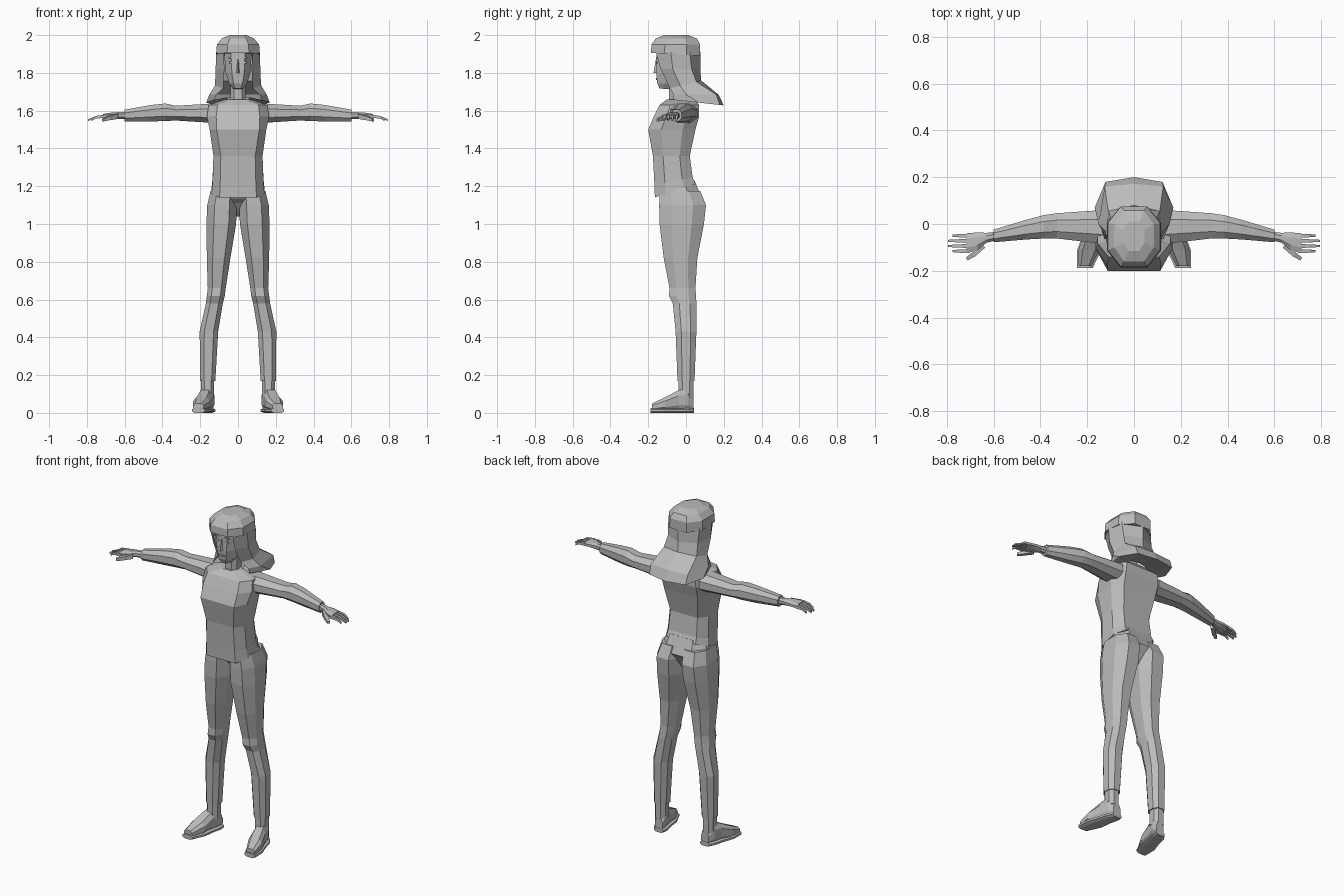
import bpy, bmesh
from mathutils import Vector

if "Cube" in bpy.data.objects:
    bpy.data.objects.remove(bpy.data.objects["Cube"], do_unlink=True)

grey = bpy.data.materials.new("plain grey")
grey.use_nodes = True
grey.diffuse_color = (0.5, 0.5, 0.5, 1)
grey.node_tree.nodes["Principled BSDF"].inputs["Base Color"].default_value = grey.diffuse_color


def octagon(left, right, low, high, flat):
    """Chamfered rectangle; flat is the straight share of the low and high sides."""
    middle = Vector((left + right, low + high)) / 2
    half = Vector((right - left, high - low)) / 2
    quarter = [(1, 0.45), (flat, 1)]
    upper = quarter + [(-u, v) for u, v in reversed(quarter)]
    outline = upper + [(-u, -v) for u, v in upper]
    return [(middle.x + half.x * u, middle.y + half.y * v) for u, v in outline]


def level(z, inner, outer, front, back, tilt=0, flat=0.5):
    """Horizontal ring that may tilt upward toward the back."""
    return [(x, y, z + tilt * y) for x, y in octagon(inner, outer, front, back, flat)]


def band(z, half, front, back, tilt=0, flat=0.5):
    """Horizontal ring centred on the body."""
    return level(z, -half, half, front, back, tilt, flat)


def arm_slice(x, front, back, low, high):
    return [(x, y, z) for y, z in octagon(front, back, low, high, 0.45)]


def depth_slice(y, centre, half, low, high):
    return [(x, y, z) for x, z in octagon(centre - half, centre + half, low, high, 0.6)]


def loft(name, rings, closed=True, mirror=False):
    """Skin a list of matching rings, capping the ends of a closed one."""
    bm = bmesh.new()
    rows = [[bm.verts.new(point) for point in ring] for ring in rings]
    count = len(rows[0])
    for low, high in zip(rows, rows[1:]):
        for i in range(count if closed else count - 1):
            j = (i + 1) % count
            bm.faces.new((low[i], low[j], high[j], high[i]))
    if closed:
        bm.faces.new(reversed(rows[0]))
        bm.faces.new(rows[-1])
    bmesh.ops.recalc_face_normals(bm, faces=bm.faces)
    mesh = bpy.data.meshes.new(name)
    bm.to_mesh(mesh)
    bm.free()
    mesh.materials.append(grey)
    obj = bpy.data.objects.new(name, mesh)
    bpy.context.collection.objects.link(obj)
    if mirror:
        obj.modifiers.new("mirror", "MIRROR")


def digit(name, path, thickness):
    """Four-sided digit that narrows along its path, on both hands."""
    points = [Vector(point) for point in path]
    lift = Vector((0, 0, thickness))
    side = (points[-1] - points[0]).cross(lift).normalized() * thickness
    rings = []
    for i, point in enumerate(points):
        taper = 1 - i / 4
        rings.append([point + offset * taper for offset in
                      (side + lift, side - lift, -side - lift, lift - side)])
    loft(name, rings, mirror=True)


# Shirt body, with a hem that rises toward the back
loft("shirt_body", [
    band(z=1.195, half=0.14, front=-0.165, back=0.05, tilt=0.33, flat=0.7),
    band(z=1.24, half=0.135, front=-0.167, back=0.035, tilt=0.2, flat=0.7),
    band(z=1.36, half=0.13, front=-0.175, back=0.02, flat=0.7),
    band(z=1.5, half=0.15, front=-0.2, back=0.05, flat=0.75),
    band(z=1.57, half=0.165, front=-0.17, back=0.07, flat=0.7),
    band(z=1.63, half=0.155, front=-0.14, back=0.07, flat=0.7),
    band(z=1.66, half=0.065, front=-0.1, back=0.045)])

# Neck and collar
loft("neck", [band(z=z, half=0.04, front=-0.09, back=0) for z in (1.63, 1.77)])
loft("collar", [
    band(z=1.64, half=0.085, front=-0.125, back=0.04, tilt=0.1),
    band(z=1.67, half=0.06, front=-0.1, back=0.02, tilt=0.2),
    band(z=1.66, half=0.04, front=-0.085, back=0, tilt=0.2)])

# Trousers: hips tapering into the crotch, and legs
loft("hips", [
    band(z=1.04, half=0.01, front=-0.04, back=0.03),
    band(z=1.11, half=0.07, front=-0.1, back=0.07),
    band(z=1.135, half=0.15, front=-0.135, back=0.085, flat=0.6),
    band(z=1.215, half=0.13, front=-0.15, back=0.045, tilt=0.33, flat=0.6)])
loft("trouser_leg", [
    level(z=0.17, inner=0.12, outer=0.2, front=-0.045, back=0.045),
    level(z=0.43, inner=0.105, outer=0.203, front=-0.055, back=0.055),
    level(z=0.58, inner=0.08, outer=0.17, front=-0.07, back=0.055),
    level(z=0.62, inner=0.07, outer=0.165, front=-0.09, back=0.053),
    level(z=0.66, inner=0.065, outer=0.16, front=-0.087, back=0.05),
    level(z=0.82, inner=0.04, outer=0.165, front=-0.118, back=0.06),
    level(z=1.0, inner=0.01, outer=0.167, front=-0.14, back=0.095),
    level(z=1.1, inner=0.006, outer=0.163, front=-0.142, back=0.106),
    level(z=1.175, inner=0.006, outer=0.145, front=-0.14, back=0.075)], mirror=True)

# Shoes: the sole follows the plan of the upper with a small margin
loft("ankle", [level(z=z, inner=0.127, outer=0.195, front=-0.04, back=0.04)
               for z in (0.08, 0.17)], mirror=True)
shoe_plan = [(0.04, 0.025, 0.08), (0.01, 0.037, 0.13), (-0.04, 0.037, 0.12),
             (-0.11, 0.045, 0.083), (-0.18, 0.028, 0.05)]
upper, sole = [], []
for y, half, top in shoe_plan:
    centre = 0.165 - y / 4
    upper.append(depth_slice(y, centre, half, low=0.01, high=top))
    sole.append(depth_slice(y * 1.04, centre, half + 0.006, low=0, high=0.026))
loft("shoe_upper", upper, mirror=True)
loft("shoe_sole", sole, mirror=True)

# Sleeves, ending in a cuff wider than the wrist
loft("sleeve", [
    arm_slice(x=0.13, front=-0.085, back=0.06, low=1.535, high=1.638),
    arm_slice(x=0.33, front=-0.062, back=0.046, low=1.548, high=1.626),
    arm_slice(x=0.385, front=-0.062, back=0.038, low=1.545, high=1.638),
    arm_slice(x=0.46, front=-0.066, back=0.018, low=1.543, high=1.63),
    arm_slice(x=0.6, front=-0.078, back=-0.024, low=1.543, high=1.605)], mirror=True)

# Hands and digits
loft("hand", [
    arm_slice(x=0.59, front=-0.07, back=-0.033, low=1.555, high=1.594),
    arm_slice(x=0.63, front=-0.08, back=-0.038, low=1.556, high=1.592),
    arm_slice(x=0.67, front=-0.112, back=-0.036, low=1.556, high=1.59),
    arm_slice(x=0.715, front=-0.124, back=-0.04, low=1.558, high=1.582)], mirror=True)
for i, finger in enumerate(("little", "ring", "middle", "index")):
    y = -0.05 - 0.022 * i
    tip = 0.795 if finger in ("ring", "middle") else 0.775
    digit(finger + "_finger", [(0.7, y, 1.57), (0.75, y, 1.566), (tip, y, 1.55)], thickness=0.009)
digit("thumb", [(0.645, -0.09, 1.57), (0.685, -0.13, 1.56), (0.715, -0.15, 1.55)], thickness=0.014)

# Head and small raised features
loft("face", [
    band(z=1.71, half=0.026, front=-0.14, back=-0.07, tilt=-0.05, flat=0.6),
    band(z=1.745, half=0.048, front=-0.152, back=-0.02),
    band(z=1.8, half=0.065, front=-0.157, back=0.03),
    band(z=1.93, half=0.075, front=-0.155, back=0.04)])
loft("nose", [[(-half, -0.15, z), (0, ridge, z), (half, -0.15, z)]
              for z, half, ridge in ((1.8, 0.012, -0.172), (1.87, 0.006, -0.16))])
for part, z, half, thick in (("eye", 1.855, 0.014, 0.006), ("eyebrow", 1.88, 0.018, 0.003)):
    loft(part, [depth_slice(y, centre=0.032, half=half, low=z - thick, high=z + thick)
                for y in (-0.16, -0.152)], mirror=True)
loft("mouth", [depth_slice(y, centre=0, half=0.02, low=1.763, high=1.773)
               for y in (-0.16, -0.152)])

# Hair: rounded cap with a fringe
loft("hair_cap", [
    band(z=1.895, half=0.115, front=-0.185, back=0.075, tilt=-0.06),
    band(z=1.95, half=0.112, front=-0.183, back=0.075),
    band(z=1.982, half=0.085, front=-0.16, back=0.058),
    band(z=2, half=0.045, front=-0.115, back=0.01)])


def shell(z, front, side, rear, back, drop=0):
    """Open curve from one temple round the back of the head to the other."""
    half = [(*point, z + drop * point[1]) for point in (front, side, rear)]
    mirrored = [(-x, y, height) for x, y, height in half]
    return mirrored + [(0, back, z + drop * back)] + half[::-1]


# Hair: long shell around the back, flaring over the shoulders and turned in below
loft("long_hair", [
    shell(z=1.91, front=(0.075, -0.16), side=(0.117, -0.08), rear=(0.105, 0.02), back=0.076),
    shell(z=1.82, front=(0.072, -0.135), side=(0.118, -0.07), rear=(0.1, 0.03), back=0.076),
    shell(z=1.74, front=(0.078, -0.085), side=(0.122, -0.03), rear=(0.11, 0.055), back=0.08, drop=0.25),
    shell(z=1.685, front=(0.115, -0.065), side=(0.152, 0), rear=(0.125, 0.16), back=0.172),
    shell(z=1.65, front=(0.125, -0.065), side=(0.168, 0.07), rear=(0.122, 0.18), back=0.2, drop=-0.11),
    shell(z=1.67, front=(0.06, -0.05), side=(0.06, 0), rear=(0.05, 0.04), back=0.05)], closed=False)
